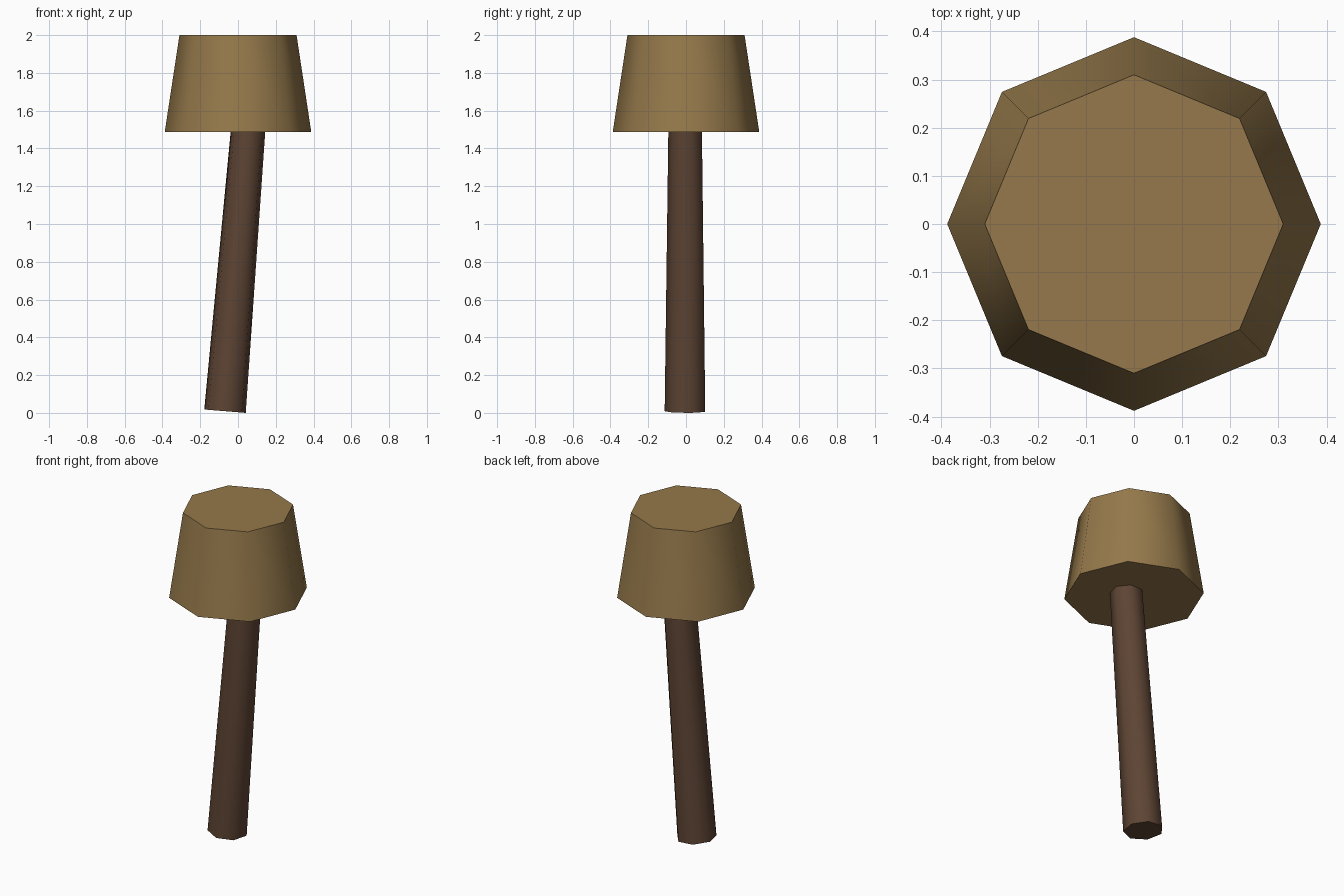
import bpy, math

if "Cube" in bpy.data.objects:
    bpy.data.objects.remove(bpy.data.objects["Cube"])


def material(name, rgb):
    mat = bpy.data.materials.new(name)
    mat.diffuse_color = (*rgb, 1)
    mat.use_nodes = True
    mat.node_tree.nodes["Principled BSDF"].inputs["Base Color"].default_value = mat.diffuse_color
    return mat


def tapered(name, sides, r_bottom, r_top, height, centre, rotation, mat):
    bpy.ops.mesh.primitive_cone_add(vertices=sides, radius1=r_bottom, radius2=r_top,
                                    depth=height, location=centre, rotation=rotation)
    obj = bpy.context.object
    obj.name = name
    obj.data.materials.append(mat)
    # smooth around the sides, sharp at the caps
    bpy.ops.object.shade_smooth_by_angle(angle=math.radians(60))
    return obj


# Leaning seven-sided handle, its tip sunk into the head
lean = 0.082
length = 1.68
r_base = 0.113
tapered("handle", 7, r_base, 0.091, length,
        (0, 0, 0.975 * r_base * math.sin(lean) + length / 2 * math.cos(lean)),
        (0, -lean, math.pi), material("dark_wood", (0.11, 0.058, 0.034)))

# Upright eight-sided head, narrower at the top
z_low, z_high = 1.486, 2.0
tapered("head", 8, 0.388, 0.31, z_high - z_low, (0, 0, (z_low + z_high) / 2),
        (0, 0, 0), material("light_wood", (0.30, 0.19, 0.07)))
